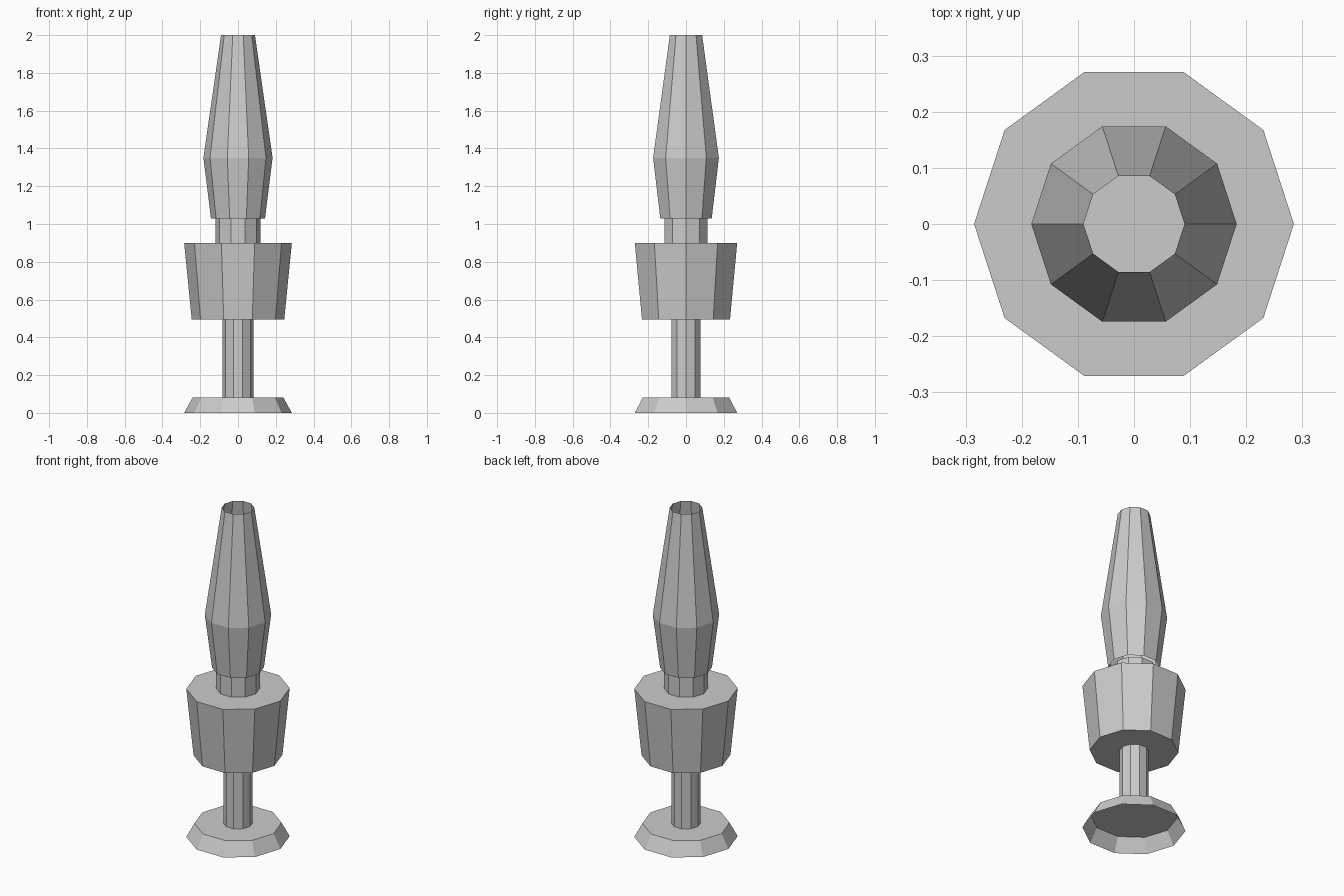
import bpy, bmesh, math

if "Cube" in bpy.data.objects:
    bpy.data.objects.remove(bpy.data.objects["Cube"])

SIDES = 10

grey = bpy.data.materials.new("plain_grey")
grey.diffuse_color = (0.6, 0.6, 0.6, 1)
grey.use_nodes = True
grey.node_tree.nodes["Principled BSDF"].inputs["Base Color"].default_value = grey.diffuse_color


def turned(name, profile, cap_bottom=False, cap_top=False):
    """Ten-sided turned part from (radius, height) rings."""
    bm = bmesh.new()
    rings = []
    for r, z in profile:
        rings.append([bm.verts.new((r * math.cos(2 * math.pi * i / SIDES),
                                    r * math.sin(2 * math.pi * i / SIDES), z))
                      for i in range(SIDES)])
    for low, high in zip(rings, rings[1:]):
        for i in range(SIDES):
            j = (i + 1) % SIDES
            bm.faces.new((low[i], low[j], high[j], high[i]))
    if cap_bottom:
        bm.faces.new(rings[0][::-1])
    if cap_top:
        bm.faces.new(rings[-1])
    mesh = bpy.data.meshes.new(name)
    bm.to_mesh(mesh)
    bm.free()
    mesh.materials.append(grey)
    obj = bpy.data.objects.new(name, mesh)
    bpy.context.collection.objects.link(obj)
    return obj


# Flared foot, hollow underneath
turned("foot", [(0.285, 0), (0.24, 0.082)], cap_top=True)
# Slim stem
turned("stem", [(0.081, 0.082), (0.081, 0.495)])
# Tapered reservoir
turned("reservoir", [(0.245, 0.495), (0.285, 0.9)], cap_bottom=True, cap_top=True)
# Collar that carries the chimney
turned("collar", [(0.12, 0.9), (0.12, 1.028)], cap_top=True)
# Chimney, open at both ends
turned("chimney", [(0.143, 1.028), (0.183, 1.35), (0.09, 2.0)])
